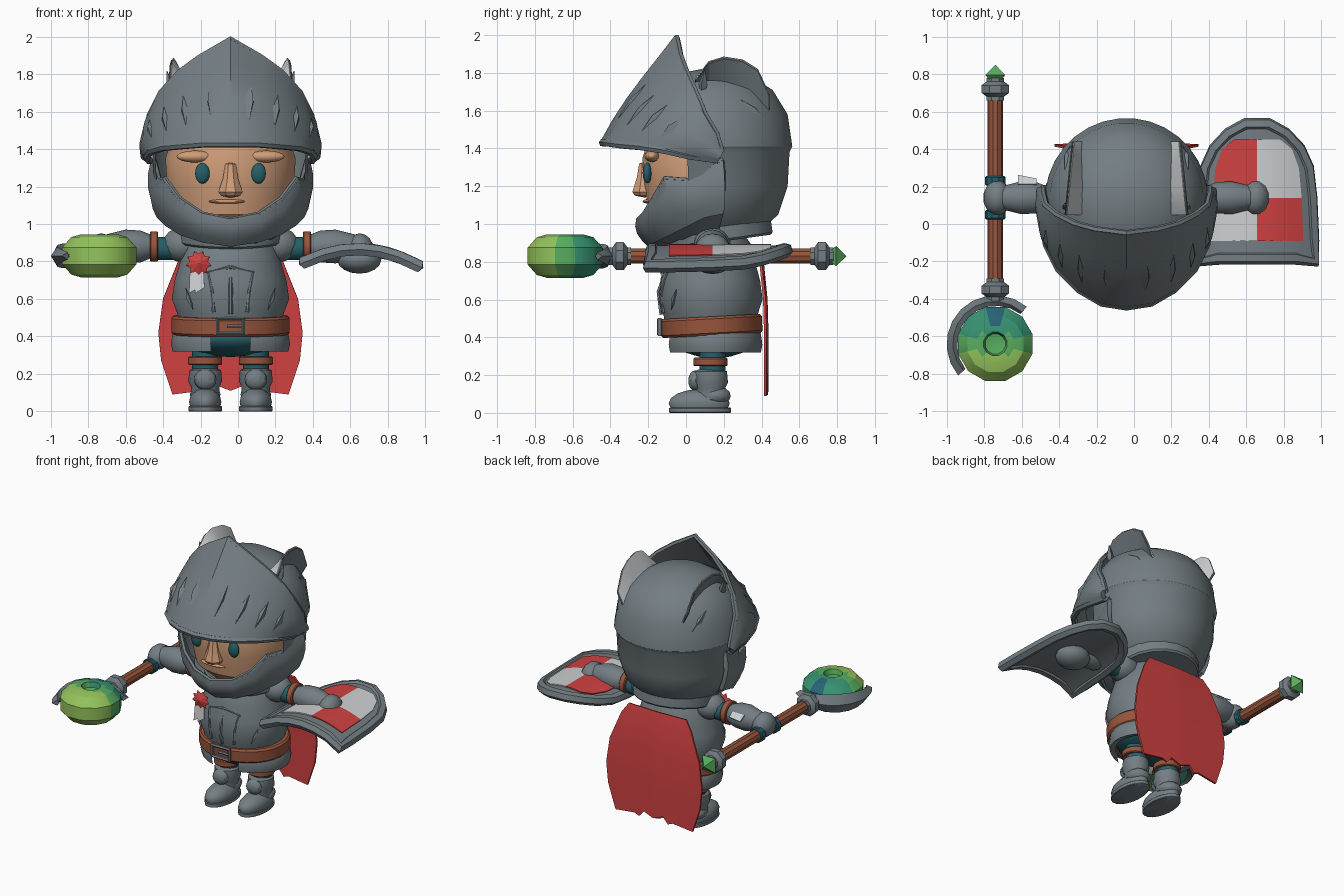
import bpy, bmesh
from math import sin, cos, pi, radians
from mathutils import Vector

if bpy.data.objects.get("Cube"):
    bpy.data.objects.remove(bpy.data.objects["Cube"], do_unlink=True)
parts = []

def colour(name, code):
    m = bpy.data.materials.new(name)
    m.use_nodes = True
    m.diffuse_color = [(int(code[i:i + 2], 16) / 255) ** 2.2 for i in (0, 2, 4)] + [1]
    shader = next(n for n in m.node_tree.nodes if n.type == 'BSDF_PRINCIPLED')
    shader.inputs["Base Color"].default_value = m.diffuse_color
    return m

steel, white, red = colour("steel grey", "737d82"), colour("pale grey", "cccfd1"), colour("red", "cf4343")
brown, teal, skin = colour("leather brown", "97563f"), colour("dark teal", "2a5f69"), colour("skin", "cf9c78")
lime, green = colour("lime green", "92c25c"), colour("green", "58ab60")
sea, blue = colour("sea green", "3a9272"), colour("deep blue", "2c6478")

def add(name, data, mat, at):
    ob = bpy.data.objects.new(name, data)
    bpy.context.collection.objects.link(ob)
    data.materials.append(mat)
    ob.location = at
    parts.append(ob)
    return ob

def grid(name, rows, mat, at=(0, 0, 0), wrap=False, thick=0.0):
    """Skin a surface over rows of points."""
    bm = bmesh.new()
    rings = [[bm.verts.new(p) for p in row] for row in rows]
    n = len(rows[0])
    for a, b in zip(rings, rings[1:]):
        for j in range(n if wrap else n - 1):
            bm.faces.new((a[j], a[(j + 1) % n], b[(j + 1) % n], b[j]))
    bmesh.ops.remove_doubles(bm, verts=bm.verts[:], dist=0.0001)
    bmesh.ops.recalc_face_normals(bm, faces=bm.faces[:])
    me = bpy.data.meshes.new(name)
    bm.to_mesh(me)
    bm.free()
    ob = add(name, me, mat, at)
    if thick:
        mod = ob.modifiers.new("thickness", 'SOLIDIFY')
        mod.thickness, mod.offset = thick, 0
    return ob

def cut(ob, test):
    """Remove the faces whose centre passes the test."""
    bm = bmesh.new()
    bm.from_mesh(ob.data)
    bmesh.ops.delete(bm, geom=[f for f in bm.faces if test(f.calc_center_median())], context='FACES')
    bm.to_mesh(ob.data)
    bm.free()

def lathe(name, profile, mat, at=(0, 0, 0), n=20, sy=1, rot=(0, 0, 0)):
    """Turn (radius, height) pairs round the local z axis."""
    turns = [2 * pi * (j + 0.5) / n for j in range(n)]
    ob = grid(name, [[(r * sin(a), -r * cos(a) * sy, z) for a in turns] for r, z in profile], mat, at, wrap=True)
    ob.rotation_euler = [radians(d) for d in rot]
    return ob

def ball(name, at, size, mat, n=16):
    ob = lathe(name, [(sin(pi * i / 8), -cos(pi * i / 8)) for i in range(9)], mat, at, n)
    ob.scale = size
    return ob

def ring(name, r, h, mat, at, rot=(0, 0, 0), sy=1, n=20):
    b = min(r, h) * 0.25
    return lathe(name, [(0, -h), (r - b, -h), (r, b - h), (r, h - b), (r - b, h), (0, h)], mat, at, n, sy, rot)

def dart(name, p, q, width):
    way = Vector(q) - Vector(p)
    ob = lathe(name, [(0, 0), (width, way.length / 2), (0, way.length)], steel, p, 4)
    ob.rotation_euler = way.to_track_quat('Z', 'Y').to_euler()

def tube(name, pts, r, mat, cyclic=False):
    cu = bpy.data.curves.new(name, 'CURVE')
    cu.dimensions, cu.bevel_depth, cu.bevel_resolution = '3D', r, 1
    sp = cu.splines.new('POLY')
    sp.points.add(len(pts) - 1)
    for v, p in zip(sp.points, pts):
        v.co = (*p, 1)
    sp.use_cyclic_u = cyclic
    add(name, cu, mat, (0, 0, 0))

def both(half):
    return [(-x, y, z) for x, y, z in reversed(half[1:])] + [tuple(p) for p in half]

def between(low, high, t, bulge):
    k = 1 + bulge * sin(pi * t)
    mid = [Vector(a).lerp(Vector(b), t) for a, b in zip(low, high)]
    return [Vector((v.x * k, 0.1 + (v.y - 0.1) * k, v.z)) for v in mid]

# Helmet shell, open at the face
shell = lathe("helmet_shell", [(0, .93), (.25, .95), (.36, 1.05), (.41, 1.2), (.42, 1.38), (.435, 1.41),
              (.41, 1.58), (.33, 1.71), (.2, 1.79), (0, 1.83)], steel, (0, .13, 0), 32)
cut(shell, lambda c: c.y < -.15 and c.z < 1.4)
# Visor with thick edges and slits
low = [(0, -.44, 1.43), (.13, -.42, 1.43), (.25, -.35, 1.42), (.36, -.24, 1.41), (.425, -.11, 1.39),
       (.445, .02, 1.36), (.435, .17, 1.34)]
high = [(0, -.05, 1.985), (.16, -.03, 1.89), (.27, 0, 1.81), (.37, .05, 1.7), (.43, .1, 1.58), (.445, .16, 1.48),
        (.445, .19, 1.38)]
grid("visor", [both(between(low, high, t / 5, .06)) for t in range(6)], steel, thick=.03)
tube("visor_lower_edge", both(low), .022, steel)
tube("visor_upper_edge", both(high), .018, steel)
down, up = between(low, high, .15, .11), between(low, high, .72, .1)
for s in (-1, 1):
    for i, f in ((0, .65), (1, .7), (2, .6), (3, .5)):
        p, q = [Vector((s, 1, 1)) * v[i].lerp(v[i + 1], f) for v in (down, up)]
        dart("visor_slit", p, q, .033)
# Jaw guard
top = [(0, -.25, 1.02), (.15, -.22, 1.05), (.27, -.17, 1.13), (.35, -.11, 1.24), (.38, .02, 1.23), (.41, .2, 1.34)]
base = [(0, -.19, .89), (.14, -.16, .91), (.26, -.08, .95), (.34, .02, 1.0), (.38, .1, 1.04), (.38, .2, 1.06)]
grid("jaw_guard", [both(between(base, top, t / 4, .08)) for t in range(5)], steel, thick=.03)
grid("jaw_underside", [both(base), [(x * .5, .1 + (y - .1) * .5, .88) for x, y, z in both(base)]], steel)
tube("jaw_edge", both(top), .016, steel)
# Helmet plumes flaring outward, pale inside and grey outside, and side spikes
arc = [(.05, 1.75, 1.77), (.12, 1.76, 1.86), (.2, 1.755, 1.885), (.3, 1.72, 1.87), (.38, 1.66, 1.82), (.44, 1.6, 1.69)]
for s in (-1, 1):
    for name, mat, out in (("plume", white, 0), ("plume_cover", steel, .009)):
        grid(name, [[(s * (.235 + out), y, a) for y, a, b in arc],
                    [(s * (.325 + out - y * .1), y, b - out) for y, a, b in arc]], mat, thick=.006)
    dart("helmet_spike", (s * .3, .08, 1.66), (s * .34, .1, 1.82), .025)
    dart("helmet_dart", (s * .33, .29, 1.66), (s * .3, .42, 1.54), .025)
# Face
lathe("head", [(0, .93), (.2, .95), (.31, 1.05), (.34, 1.2), (.35, 1.35), (.3, 1.5), (0, 1.58)], skin, (0, .1, 0), 28, .95)
for s in (-1, 1):
    ball("eye", (s * .15, -.205, 1.27), (.04, .025, .055), teal)
    ball("brow", (s * .19, -.18, 1.36), (.1, .04, .032), skin)
lathe("nose", [(0, 0), (.055, .01), (.07, .03), (.045, .1), (.03, .18), (0, .19)], skin, (0, -.22, 1.14), 8)
ball("lip", (-.02, -.2, 1.12), (.1, .03, .012), skin)

# Body, belt and skirt
ring("collar", .29, .045, steel, (0, .17, .95), (8, 0, 0))
lathe("breastplate", [(0, .44), (.27, .45), (.285, .52), (.315, .6), (.3, .7), (.27, .8), (.24, .9), (.18, .97), (0, .98)],
      steel, (0, .13, 0), 28, .88)
ring("belt", .318, .05, brown, (0, .135, .46), (3, 0, 0), .85, 28)
skirt = lathe("skirt", [(.28, .46), (.31, .42), (.32, .36), (.31, .32), (.27, .33)], steel, (0, .15, 0), 28, .8)
cut(skirt, lambda c: c.y < 0 and abs(c.x) < .13 and c.z < .4)
ball("hips", (0, .15, .39), (.28, .22, .1), teal)
tube("buckle", [(x * .07, -.14, .455 + z * .04) for x, z in ((-1, -1), (1, -1), (1, 1), (-1, 1))], .014, steel, True)
tube("buckle_pin", [(-.02, -.14, .455), (.07, -.14, .455)], .01, steel)
tube("chest_seam", [(0, -.13, .52), (0, -.145, .64), (0, -.11, .74)], .012, steel)
for s in (-1, 1):
    tube("chest_edge", [(s * .09, -.12, .53), (s * .1, -.13, .64), (s * .12, -.095, .74), (0, -.115, .77)], .01, steel)
    dart("plate_dent", (s * .2, -.08, .54), (s * .24, -.05, .66), .014)
    grid("ribbon", [[(-.02, 0, 0), (.02, 0, 0)], [(-.025, -.01, -.13), (.025, -.01, -.1)]], white,
         (-.18 + s * .016, -.125, .76), thick=.008)
# Rosette
edge = [((.05 + .02 * (i % 2)) * sin(i * pi / 9), 0, (.05 + .02 * (i % 2)) * cos(i * pi / 9)) for i in range(18)]
grid("rosette", [[(0, -.02, 0)] * 18, edge, [(0, .02, 0)] * 18], red, (-.17, -.13, .79), True)
# Cape with a ragged hem
rows = []
for w, y, z in ((.23, .39, .87), (.28, .405, .8), (.36, .425, .6), (.385, .43, .42), (.37, .43, .27), (.31, .43, .13)):
    rag = .02 if z < .2 else 0
    rows.append([(w * j / 8, y - .01 * abs(j / 8), z + rag * ((j % 4 == 2) - (j % 3 == 0) - abs(j / 4)))
                 for j in range(-8, 9)])
grid("cape", rows, red, thick=.014)

# Arms and legs
for s in (-1, 1):
    turn, x = (0, s * 90, 0), s * .135
    ball("shoulder", (s * .25, .14, .89), (.115, .1, .095), steel)
    ring("sleeve", .062, .1, teal, (s * .32, .14, .87), turn)
    ring("arm_strap", .082, .022, brown, (s * .408, .14, .88), turn)
    lathe("forearm", [(0, .42), (.065, .43), (.085, .48), (.09, .56), (.075, .62), (.06, .68), (0, .69)], steel,
          (0, .14, .88), 14, 1, turn)
    ball("hand", (s * .69, .14, .865), (.075, .095, .085), steel, 12)
    ring("leg", .07, .1, teal, (x, .14, .27))
    ring("knee_strap", .092, .022, brown, (x, .13, .27))
    lathe("greave", [(0, .06), (.08, .07), (.075, .13), (.09, .16), (.085, .22), (.06, .23), (0, .23)], steel,
          (x, .13, 0), 14, 1.05)
    ball("knee_plate", (x, .05, .17), (.06, .04, .055), steel, 10)
    ball("ankle", (x, .15, .09), (.085, .09, .055), steel, 12)
    boot = ball("boot", (x, .07, .05), (.088, .165, .075), steel)
    for v in boot.data.vertices:
        v.co.z = max(v.co.z, -.5)
    ring("sole", .09, .014, steel, (x, .075, .014), sy=1.85)
grid("elbow_flap", [[(-.58, .21, .93), (-.48, .21, .93)], [(-.58, .26, .9), (-.48, .24, .9)]], white, thick=.008)

# Staff
X, Z, along = -.7, .83, (-90, 0, 0)
ring("staff_shaft", .042, .52, brown, (X, .2, Z), along, n=10)
for y, end in ((.05, -.35), (.23, .72)):
    ring("staff_wrap", .055, .025, teal, (X, y, Z), along, n=10)
    lathe("staff_collar", [(0, -.06), (.05, -.06), (.05, -.04), (.08, -.02), (.08, .02), (.05, .04), (.05, .06),
          (0, .06)], steel, (X, end, Z), 8, 1, along)
lathe("staff_gem", [(0, -.03), (.03, -.02), (.075, .02), (0, .075)], green, (X, .775, Z), 4, 1, along)
# Staff orb, shaded from lime to blue along its depth
orb = lathe("orb", [(0, .07), (.055, .08), (.065, .115), (.1, .115), (.155, .1), (.205, .045), (.205, -.045),
            (.155, -.1), (.1, -.115), (0, -.115)], lime, (X, -.64, Z), 12)
for m in (green, sea, blue):
    orb.data.materials.append(m)
for f in orb.data.polygons:
    y = f.center.y
    f.material_index = (y > -.06) + (y > .04) + (y > .12 and abs(f.center.x) < .06)
claw = [(radians(50 + 17 * i), .06 * sin(pi * (i + .4) / 10.8)) for i in range(11)]
grid("orb_claw", [[((.215 + .03 * (k == 0)) * cos(a), (.215 + .03 * (k == 0)) * sin(a), k * h) for a, h in claw]
     for k in (-1, 0, 1)], steel, (X, -.64, Z), thick=.03)

# Shield, arched across its width
SX = .697
def arch(x, y, lift=0):
    return (SX + x, y, .865 - .85 * x * x - .03 * x + lift)

sides = [(-.2, .305), (-.09, .298), (.14, .288), (.3, .27), (.4, .225), (.48, .15), (.53, .06)]
steps = [j / 6 for j in range(-6, 7)]
grid("shield_board", [[arch(w * t, y) for t in steps] for y, w in sides], steel, thick=.04)
panel = grid("shield_panel", [[arch(w * t * .82, min(y, .45), .024) for t in steps] for y, w in sides[1:6]], white, thick=.008)
panel.data.materials.append(red)
for f in panel.data.polygons:
    f.material_index = int((f.center.x < SX) == (f.center.y > .14))
rim = [arch(-w, y) for y, w in sides] + [arch(w, y) for y, w in reversed(sides)]
tube("shield_rim", rim + [arch(x / 10, -.18) for x in range(2, -3, -1)], .037, steel, True)
ball("shield_boss", (SX - .01, .14, .81), (.12, .11, .075), steel)

# Settle everything on the centre line and smooth gentle edges
bpy.ops.object.select_all(action='DESELECT')
for ob in parts:
    ob.location.x -= .04
    ob.select_set(True)
bpy.context.view_layer.objects.active = parts[0]
bpy.ops.object.convert(target='MESH')
bpy.ops.object.shade_smooth_by_angle(angle=radians(32))
